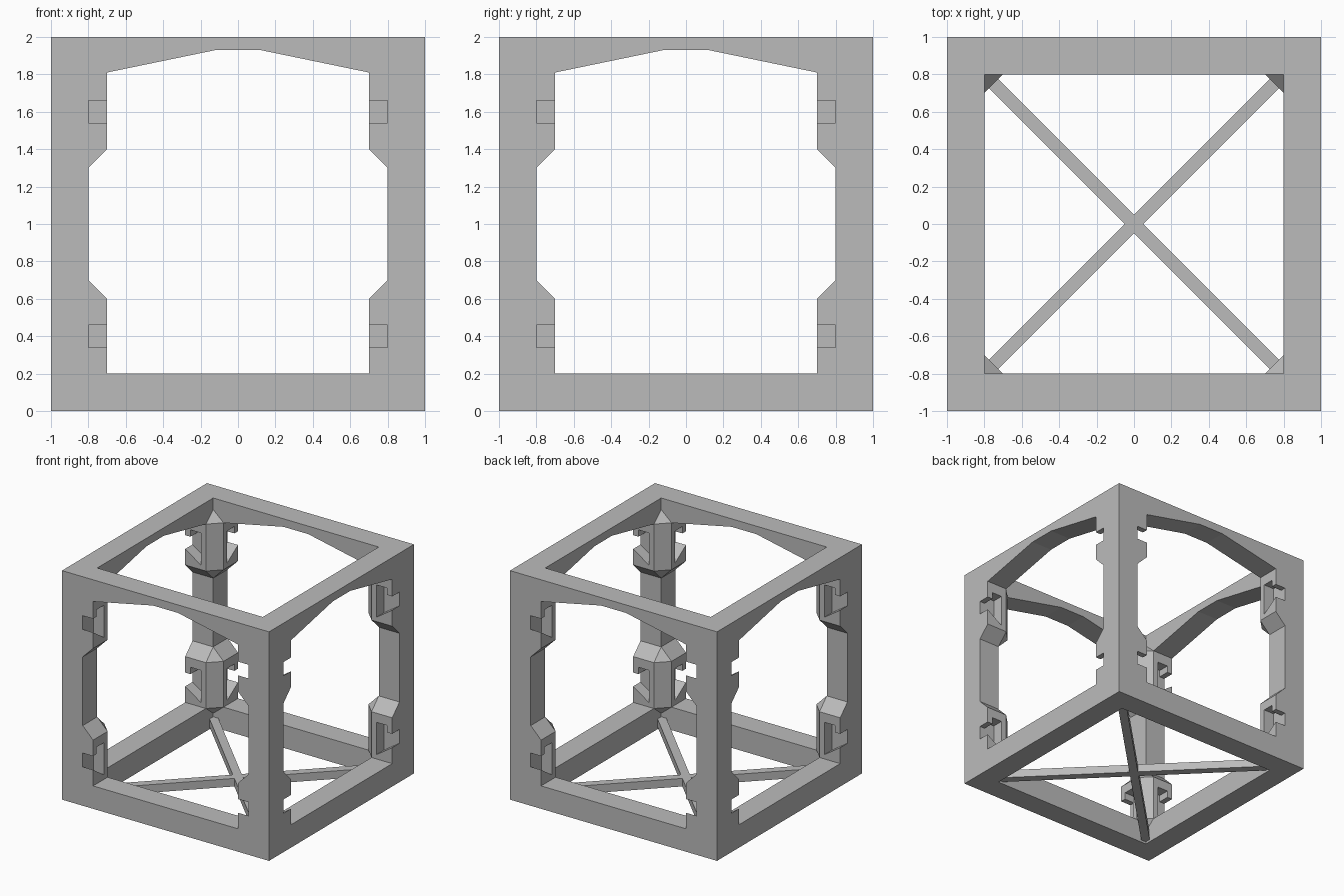
import bpy, bmesh

if "Cube" in bpy.data.objects:
    bpy.data.objects.remove(bpy.data.objects["Cube"])

grey = bpy.data.materials.new("plain grey")
grey.use_nodes = True
grey.diffuse_color = (0.5, 0.5, 0.5, 1)
grey.node_tree.nodes["Principled BSDF"].inputs["Base Color"].default_value = (0.5, 0.5, 0.5, 1)


def finish(name, bm):
    bmesh.ops.recalc_face_normals(bm, faces=bm.faces)
    mesh = bpy.data.meshes.new(name)
    bm.to_mesh(mesh)
    bm.free()
    mesh.materials.append(grey)
    obj = bpy.data.objects.new(name, mesh)
    bpy.context.collection.objects.link(obj)
    return obj


def prism(bm, profile, place, a, b):
    """Extrude a profile between a and b; place maps (u, v, depth) to xyz."""
    near = [bm.verts.new(place(u, v, a)) for u, v in profile]
    far = [bm.verts.new(place(u, v, b)) for u, v in profile]
    bm.faces.new(near)
    bm.faces.new(far[::-1])
    for i in range(len(profile)):
        j = (i + 1) % len(profile)
        bm.faces.new((near[j], near[i], far[i], far[j]))


def hull(bm, points):
    verts = [bm.verts.new(p) for p in points]
    bmesh.ops.convex_hull(bm, input=verts)
    bmesh.ops.dissolve_limit(bm, angle_limit=0.01, verts=bm.verts, edges=bm.edges)


def mirror(obj, x=True, y=True):
    mod = obj.modifiers.new("mirror", "MIRROR")
    mod.use_axis = (x, y, False)
    mod.use_mirror_merge = False


def along_x(u, v, d):
    return (u, d, v)


def along_y(u, v, d):
    return (d, u, v)


# Base rails and arched top rails
def rail_profile(end, arched):
    if not arched:
        return [(-end, 0), (end, 0), (end, 0.2), (-end, 0.2)]
    under = [(-end, 1.81), (-0.7, 1.81), (-0.12, 1.93), (0.12, 1.93), (0.7, 1.81), (end, 1.81)]
    return under + [(end, 2), (-end, 2)]


for label, arched in (("base", False), ("top", True)):
    bm = bmesh.new()
    prism(bm, rail_profile(1, arched), along_x, 0.8, 1)
    mirror(finish(label + "_front_back_rail", bm), x=False)
    bm = bmesh.new()
    prism(bm, rail_profile(0.8, arched), along_y, 0.8, 1)
    mirror(finish(label + "_side_rail", bm), y=False)

# Plain middle of the corner posts
square = [(1, 1), (0.8, 1), (0.8, 0.8), (1, 0.8)]
bm = bmesh.new()
prism(bm, square, lambda u, v, d: (u, v, d), 0.7, 1.3)
mirror(finish("corner_post", bm))

# Thick collars with hooked slots at both ends of each post
wide = [(1, 1), (0.7, 1), (0.7, 0.8), (0.8, 0.7), (1, 0.7)]
slot = [(1.02, 0.06), (0.95, 0.06), (0.95, 0.12), (0.85, 0.12),
        (0.85, -0.16), (1, -0.06), (1.02, -0.06)]
for label, tip, end, shoulder, neck, mid in (
        ("lower", 0.12, 0.2, 0.6, 0.7, 0.4), ("upper", 1.9, 1.81, 1.4, 1.3, 1.6)):
    bm = bmesh.new()
    hull(bm, [(x, y, z) for x, y in wide for z in (end, shoulder)]
         + [(x, y, neck) for x, y in square] + [(0.8, 0.8, tip)])
    collar = finish(label + "_collar", bm)
    bm = bmesh.new()
    profile = [(u, v + mid) for u, v in slot]
    for place in (along_x, along_y):
        prism(bm, profile, place, 0.68, 0.8)
    cutter = finish(label + "_slot_cutter", bm)
    cutter.hide_render = True
    cutter.hide_viewport = True
    cut = collar.modifiers.new("slots", "BOOLEAN")
    cut.operation = "DIFFERENCE"
    cut.solver = "EXACT"
    cut.object = cutter
    mirror(collar)

# Crossed braces in the base
for label, s in (("brace_one", 1), ("brace_two", -1)):
    bm = bmesh.new()
    plan = [(-0.8, -0.75), (-0.8, -0.8), (-0.75, -0.8), (0.8, 0.75), (0.8, 0.8), (0.75, 0.8)]
    prism(bm, plan, lambda u, v, d: (u, v * s, d), 0.02, 0.09)
    finish(label, bm)
